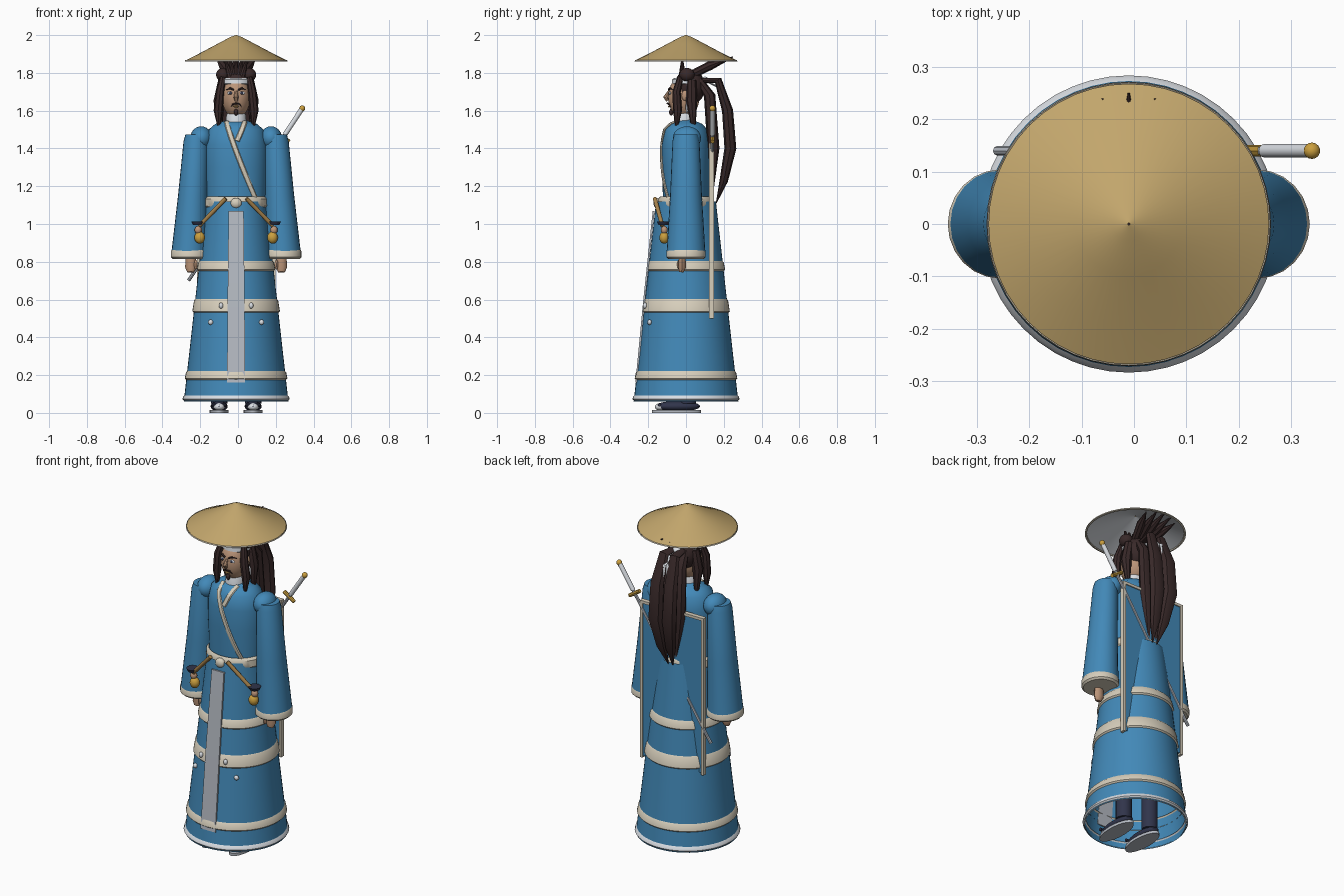
import bpy, bmesh, math
from mathutils import Vector, Matrix

if "Cube" in bpy.data.objects:
    bpy.data.objects.remove(bpy.data.objects["Cube"])

CX = -0.01  # body axis


def material(name, r, g, b):
    m = bpy.data.materials.new(name)
    m.use_nodes = True
    m.diffuse_color = (r, g, b, 1)
    node = m.node_tree.nodes["Principled BSDF"]
    node.inputs["Base Color"].default_value = (r, g, b, 1)
    node.inputs["Roughness"].default_value = 0.8
    return m


BLUE = material("robe blue", .055, .25, .48)
STRAW = material("straw", .54, .38, .15)
CREAM = material("cream trim", .68, .62, .5)
WHITE = material("cool white", .7, .73, .77)
NAVY = material("navy", .03, .035, .07)
HAIR = material("dark brown hair", .04, .022, .022)
SKIN = material("skin", .5, .3, .19)
GOLD = material("gold", .6, .35, .05)
BRONZE = material("bronze", .38, .22, .07)
STEEL = material("steel", .46, .49, .54)


def finish(name, bm, mat, angle=40):
    bmesh.ops.recalc_face_normals(bm, faces=bm.faces)
    me = bpy.data.meshes.new(name)
    bm.to_mesh(me)
    bm.free()
    me.materials.append(mat)
    me.shade_smooth()
    me.set_sharp_from_angle(angle=math.radians(angle))
    ob = bpy.data.objects.new(name, me)
    bpy.context.collection.objects.link(ob)
    return ob


def loft(name, rings, mat, caps=True):
    bm = bmesh.new()
    loops = [[bm.verts.new(p) for p in ring] for ring in rings]
    n = len(loops[0])
    for a, b in zip(loops, loops[1:]):
        for i in range(n):
            bm.faces.new((a[i], a[(i + 1) % n], b[(i + 1) % n], b[i]))
    if caps:
        bm.faces.new(loops[0])
        bm.faces.new(loops[-1])
    return finish(name, bm, mat)


def lathe(name, profile, mat, x=CX, y=0, sy=1, seg=40, caps=False, lean=0):
    """Rings of (radius, z); lean shifts x as z falls from the first ring."""
    top = profile[0][1]
    turns = [2 * math.pi * i / seg for i in range(seg)]
    return loft(name, [[(x + lean * (top - z) + r * math.cos(t), y + r * sy * math.sin(t), z)
                        for t in turns] for r, z in profile], mat, caps)


def tube(name, points, radii, mat, seg=8, flat=1):
    """Tapered tube through points; flat squashes its depth."""
    pts = [Vector(p) for p in points]
    rings = []
    for i, p in enumerate(pts):
        d = (pts[min(i + 1, len(pts) - 1)] - pts[max(i - 1, 0)]).normalized()
        side = Vector((1, 0, 0)) if abs(d.x) < .8 else Vector((0, 0, 1))
        side = (side - d * side.dot(d)).normalized()
        up = d.cross(side)
        rings.append([p + radii[i] * (side * math.cos(t) + up * flat * math.sin(t))
                      for t in (2 * math.pi * k / seg for k in range(seg))])
    return loft(name, rings, mat)


def rod(name, a, b, r, mat, seg=12):
    return tube(name, [a, b], [r, r], mat, seg)


def ball(name, loc, size, mat, seg=20):
    bm = bmesh.new()
    bmesh.ops.create_uvsphere(bm, u_segments=seg, v_segments=seg // 2 + 2, radius=1,
                              matrix=Matrix.Translation(loc) @ Matrix.Diagonal((*size, 1)))
    return finish(name, bm, mat)


def box(name, lo, hi, mat):
    lo, hi = Vector(lo), Vector(hi)
    bm = bmesh.new()
    bmesh.ops.create_cube(bm, size=1, matrix=Matrix.Translation((lo + hi) / 2)
                          @ Matrix.Diagonal((*(hi - lo), 1)))
    return finish(name, bm, mat)


# Hat with pale lining and rim
lathe("hat", [(.002, 2), (.03, 1.99), (.1, 1.953), (.2, 1.9), (.268, 1.866)], STRAW, seg=48)
lathe("hat_lining", [(.002, 1.97), (.1, 1.935), (.262, 1.864)], WHITE, seg=48)
lathe("hat_rim", [(.27, 1.868), (.272, 1.861), (.262, 1.859), (.26, 1.866)], CREAM, seg=48)

# Skirt, its bands and hem
def skirt_r(z):
    return .277 - (z - .06) * .112

lathe("skirt", [(skirt_r(z), z) for z in (1.12, .8, .4, .06)], BLUE, seg=48)
for name, lo, hi, mat in (("hip_band", .745, .81, CREAM), ("knee_band", .525, .61, CREAM),
                          ("shin_band", .17, .228, CREAM), ("hem_band", .06, .1, WHITE)):
    lathe(name, [(skirt_r(hi) - .006, hi), (skirt_r(hi) + .007, hi - .013),
                 (skirt_r(lo) + .007, lo + .013), (skirt_r(lo) - .006, lo)], mat, seg=48)

# Torso, collar and belt
TORSO = [(.05, 1.55), (.11, 1.53), (.145, 1.5), (.163, 1.42), (.163, 1.3), (.155, 1.1)]
lathe("torso", TORSO, BLUE, sy=.78)
lathe("collar", [(.042, 1.6), (.052, 1.575), (.056, 1.53)], WHITE, y=-.01, caps=True)
lathe("belt", [(.155, 1.145), (.168, 1.132), (.17, 1.095), (.158, 1.08)], CREAM, sy=.88)
ball("belt_knot", (CX, -.152, 1.11), (.03, .02, .028), CREAM)


def torso_front(x, z):
    r = next((b[0] + (a[0] - b[0]) * (z - b[1]) / (a[1] - b[1])
              for a, b in zip(TORSO, TORSO[1:]) if b[1] <= z <= a[1]), .155)
    return Vector((CX + x, -.78 * math.sqrt(max(r * r - x * x, 0)) - .002, z))


for name, x0, x1, z1 in (("long_lapel", -.05, .1, 1.14), ("short_lapel", .045, .005, 1.44)):
    path = [torso_front(x0 + (x1 - x0) * (i / 12) ** 1.15, 1.54 + (z1 - 1.54) * i / 12)
            for i in range(13)]
    tube(name, path, [.014] * 13, CREAM, flat=.6)

# Hanging front sash
sash = []
for w, y, z in ((.04, -.172, 1.07), (.045, -.222, .6), (.048, -.264, .16)):
    sash.append([(CX - w, y + .006, z), (CX - w, y - .004, z), (CX + w, y - .004, z), (CX + w, y + .006, z)])
loft("front_sash", sash, STEEL)

# Sleeves, hands, daggers, feet and face pairs
for s, side in ((-1, "right_"), (1, "left_")):
    def X(v):
        return CX + s * v

    lathe(side + "sleeve", [(.058, 1.475), (.066, 1.44), (.078, 1.15), (.095, .85)], BLUE,
          x=X(.21), sy=1.08, seg=24, caps=True, lean=s * .06)
    ball(side + "shoulder", (X(.185), .005, 1.455), (.058, .075, .062), BLUE)
    lathe(side + "cuff", [(.094, .865), (.1, .855), (.1, .825), (.09, .815)], CREAM,
          x=X(.246), sy=1.04, seg=24, caps=True)
    tube(side + "hand", [(X(.24), -.02, .84), (X(.24), -.02, .77), (X(.24), -.025, .745)],
         [.026, .03, .018], SKIN, seg=10, flat=.7)
    ball(side + "thumb", (X(.213), -.035, .785), (.01, .012, .026), SKIN, 10)

    # Dagger tucked in the belt
    rod(side + "dagger_sheath", (X(.055), -.165, 1.135), (X(.195), -.125, .99), .011, BRONZE)
    tube(side + "dagger_guard", [(X(.203), -.12, 1.013), (X(.203), -.12, .995)], [.035, .026], NAVY, 16)
    ball(side + "dagger_grip", (X(.2), -.115, .968), (.02, .018, .022), SKIN, 12)
    ball(side + "dagger_pommel", (X(.193), -.115, .928), (.028, .026, .032), GOLD)

    # Skirt studs
    ball(side + "stud", (X(.135), -.193, .48), (.014, .012, .014), WHITE, 10)
    ball(side + "band_stud", (X(.08), -.217, .568), (.012, .012, .016), WHITE, 10)

    # Legs and sandals
    rod(side + "leg", (X(.09), .01, .6), (X(.09), .01, .05), .044, NAVY, 16)
    ball(side + "shoe", (X(.09), -.045, .035), (.045, .12, .028), NAVY)
    ball(side + "toe", (X(.09), -.135, .032), (.03, .03, .02), WHITE, 12)
    tube(side + "sole", [(X(.09), -.05, 0), (X(.09), -.05, .016)], [.05, .05], STEEL, 24, 2.6)
    rod(side + "sandal_strap", (X(.05), -.14, .042), (X(.13), -.14, .042), .009, NAVY, 8)

    # Eyes, brows, moustache and ears
    ball(side + "eye", (X(.03), -.084, 1.693), (.017, .007, .009), WHITE, 12)
    ball(side + "pupil", (X(.03), -.089, 1.693), (.008, .004, .008), NAVY, 10)
    tube(side + "brow", [(X(.012), -.092, 1.71), (X(.032), -.086, 1.719), (X(.052), -.07, 1.71)],
         [.005, .006, .002], HAIR, 6)
    tube(side + "moustache", [(X(.0), -.098, 1.639), (X(.018), -.09, 1.634), (X(.03), -.08, 1.618)],
         [.005, .005, .001], HAIR, 6)
    ball(side + "ear", (X(.076), -.005, 1.68), (.012, .018, .028), SKIN, 12)
    ball(side + "earring", (X(.085), .005, 1.62), (.007, .007, .035), WHITE, 10)

    # Hair bun and front locks
    ball(side + "bun", (X(.07), .005, 1.79), (.036, .04, .036), HAIR)
    tube(side + "front_lock", [(X(.07), -.03, 1.775), (X(.085), -.05, 1.7), (X(.095), -.045, 1.6),
                               (X(.09), -.05, 1.49)], [.016, .022, .024, .003], HAIR)
    tube(side + "back_lock", [(X(.07), .03, 1.76), (X(.09), .03, 1.65), (X(.085), .04, 1.5)],
         [.025, .03, .01], HAIR)

    # Long ponytails and headband tails
    tube(side + "ponytail", [(X(.025), .08, 1.76), (X(.035), .17, 1.76), (X(.045), .22, 1.6),
                             (X(.045), .235, 1.4), (X(.03), .2, 1.23), (X(.015), .16, 1.11)],
         [.02, .03, .042, .045, .032, .003], HAIR, flat=.7)
    tube(side + "inner_tail", [(X(.03), .07, 1.76), (X(.04), .125, 1.68), (X(.045), .145, 1.4),
                               (X(.02), .135, 1.12)], [.025, .038, .04, .004], HAIR, flat=.8)
    tube(side + "headband_tail", [(X(.015), .1, 1.76), (X(.012), .2, 1.71), (X(.02), .225, 1.58)],
         [.01, .012, .006], WHITE, 6, .5)

# Head, face and hair cap
rod("neck", (CX, -.005, 1.52), (CX, -.005, 1.62), .036, SKIN)
ball("head", (CX, -.012, 1.672), (.075, .083, .112), SKIN, 28)
tube("nose", [(CX, -.088, 1.705), (CX, -.108, 1.67), (CX, -.098, 1.652)], [.007, .013, .008], SKIN)
ball("mouth", (CX, -.09, 1.622), (.017, .006, .005), BRONZE, 10)
ball("goatee", (CX, -.078, 1.592), (.012, .012, .018), HAIR, 10)
ball("hair_cap", (CX, .02, 1.725), (.085, .082, .095), HAIR, 24)
lathe("headband", [(.07, 1.772), (.081, 1.766), (.083, 1.744), (.074, 1.738)], WHITE, y=.008)
ball("headband_knot", (CX, .1, 1.76), (.03, .02, .02), WHITE, 12)

# Fan of hair spikes at the back of the crown
for i in range(-2, 3):
    reach = .25 - .01 * i * i
    tube("hair_spike", [(CX + .015 * i, .03, 1.79), (CX + .035 * i, .13, 1.84),
                        (CX + .05 * i, reach, 1.885 - .008 * abs(i))], [.022, .024, .002], HAIR)
    tube("crown_spike", [(CX + .015 * i, -.02, 1.78), (CX + .028 * i, -.02, 1.865)], [.02, .006], HAIR)

# Back panel with trimmed edges
box("back_panel", (CX - .2, .128, .51), (CX + .2, .142, 1.42), BLUE)
for x in (-.2, .2):
    box("panel_side_trim", (CX + x - .008, .122, .5), (CX + x + .008, .148, 1.43), CREAM)
box("panel_top_trim", (CX - .2, .122, 1.414), (CX + .2, .148, 1.43), CREAM)

# Long sword slung across the back
hilt, tip = Vector((.34, .14, 1.612)), Vector((-.262, .14, .7))
along = (tip - hilt).normalized()
guard = hilt + along * .185
cross = Vector((-along.z, 0, along.x))
rod("sword_blade", hilt + along * .15, tip, .009, STEEL, 8)
rod("sword_grip", hilt, hilt + along * .165, .013, WHITE)
ball("sword_pommel", hilt, (.016, .016, .016), GOLD, 14)
tube("sword_guard", [guard - cross * .04, guard + cross * .04], [.011, .011], GOLD, 8)
